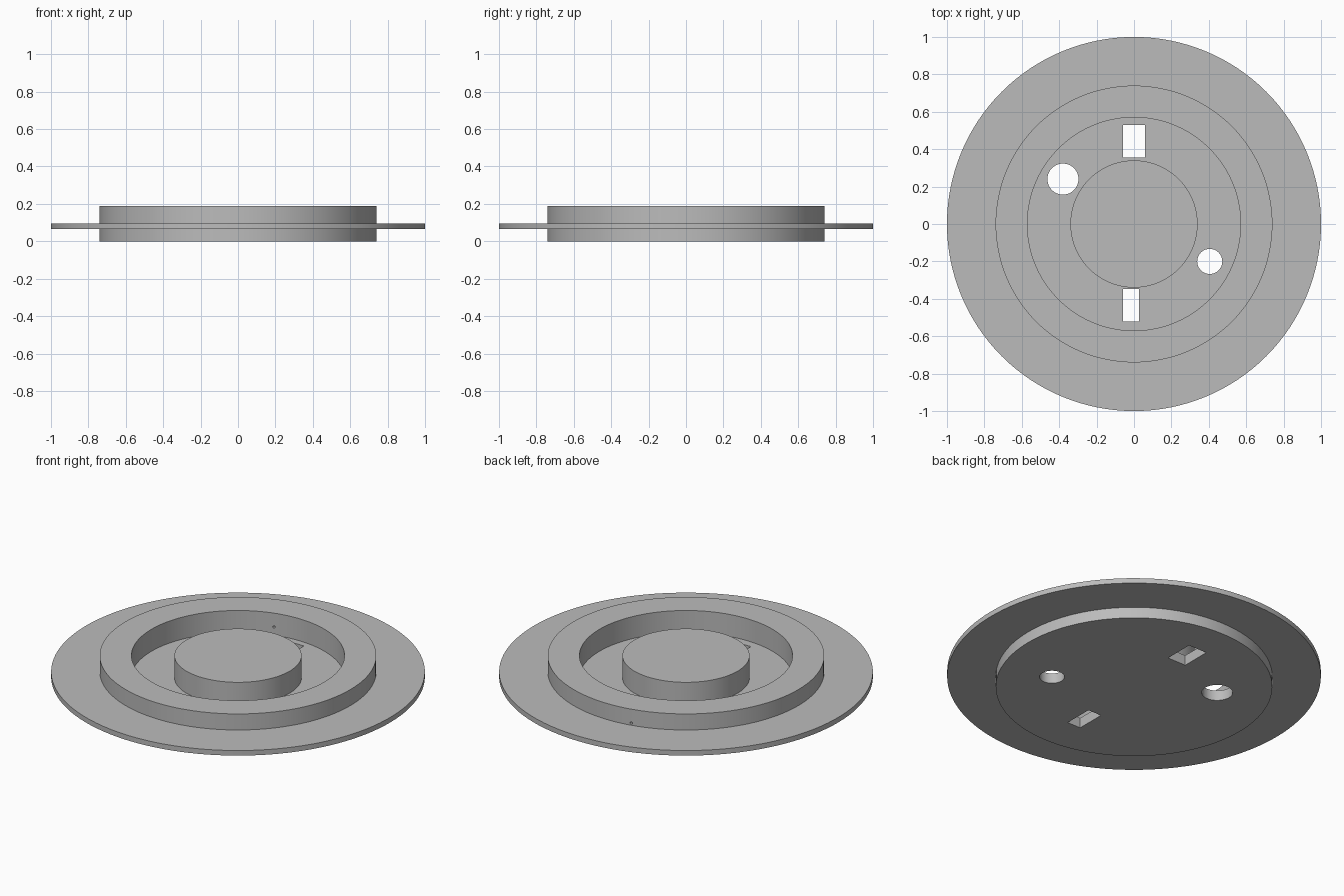
import bpy, bmesh, math

cube = bpy.data.objects.get("Cube")
if cube:
    bpy.data.objects.remove(cube)

grey = bpy.data.materials.new("plain_grey")
grey.use_nodes = True
colour = (0.5, 0.5, 0.5, 1)
grey.diffuse_color = colour
grey.node_tree.nodes["Principled BSDF"].inputs["Base Color"].default_value = colour

HEIGHT, FLOOR = 0.19, 0.06
FLANGE_LOW, FLANGE_HIGH = 0.065, 0.095
BOSS_R, GROOVE_R, BODY_R, FLANGE_R = 0.34, 0.57, 0.74, 1.0


def lathe(name, profile, steps=128):
    """Turn a radius/height profile around z."""
    bm = bmesh.new()
    verts = [bm.verts.new((r, 0, z)) for r, z in profile]
    edges = [bm.edges.new(pair) for pair in zip(verts, verts[1:])]
    bmesh.ops.spin(bm, geom=verts + edges, cent=(0, 0, 0), axis=(0, 0, 1),
                   angle=math.tau, steps=steps)
    bmesh.ops.remove_doubles(bm, verts=bm.verts, dist=0.0001)
    bmesh.ops.recalc_face_normals(bm, faces=bm.faces)
    mesh = bpy.data.meshes.new(name)
    bm.to_mesh(mesh)
    bm.free()
    obj = bpy.data.objects.new(name, mesh)
    bpy.context.collection.objects.link(obj)
    mesh.materials.append(grey)
    return obj


def cut(target, cutter):
    """Cut the shape away, then drop the cutter."""
    cutter.hide_render = True
    mod = target.modifiers.new("cut", "BOOLEAN")
    mod.operation = "DIFFERENCE"
    mod.solver = "EXACT"
    mod.object = cutter
    bpy.context.view_layer.objects.active = target
    bpy.ops.object.modifier_apply(modifier=mod.name)
    bpy.data.objects.remove(cutter)


def round_cutter(x, y, z, radius, depth, tilt=0):
    bpy.ops.mesh.primitive_cylinder_add(vertices=48, radius=radius, depth=depth,
                                        location=(x, y, z), rotation=(tilt, 0, 0))
    return bpy.context.object


def box_cutter(x0, x1, y0, y1):
    bpy.ops.mesh.primitive_cube_add(size=1, location=((x0 + x1) / 2, (y0 + y1) / 2, 0))
    box = bpy.context.object
    box.scale = (x1 - x0, y1 - y0, 0.3)
    return box


# Flanged base with ring wall, groove and centre boss
base = lathe("flanged_base", [
    (0, 0), (BODY_R, 0), (BODY_R, FLANGE_LOW), (FLANGE_R, FLANGE_LOW),
    (FLANGE_R, FLANGE_HIGH), (BODY_R, FLANGE_HIGH), (BODY_R, HEIGHT),
    (GROOVE_R, HEIGHT), (GROOVE_R, FLOOR), (BOSS_R, FLOOR),
    (BOSS_R, HEIGHT), (0, HEIGHT)])

# Round holes in the groove floor
cut(base, round_cutter(-0.38, 0.24, 0, 0.083, 0.3))
cut(base, round_cutter(0.405, -0.2, 0, 0.067, 0.3))

# Rectangular slots in the groove floor
cut(base, box_cutter(-0.06, 0.06, 0.355, 0.53))
cut(base, box_cutter(-0.06, 0.027, -0.52, -0.347))

# Small pin hole through the ring wall
cut(base, round_cutter(-0.15, 0.65, 0.108, 0.007, 0.3, math.pi / 2))

# Smooth round walls, crisp rims
bpy.ops.object.select_all(action="DESELECT")
base.select_set(True)
bpy.context.view_layer.objects.active = base
bpy.ops.object.shade_smooth_by_angle(angle=math.radians(30))
